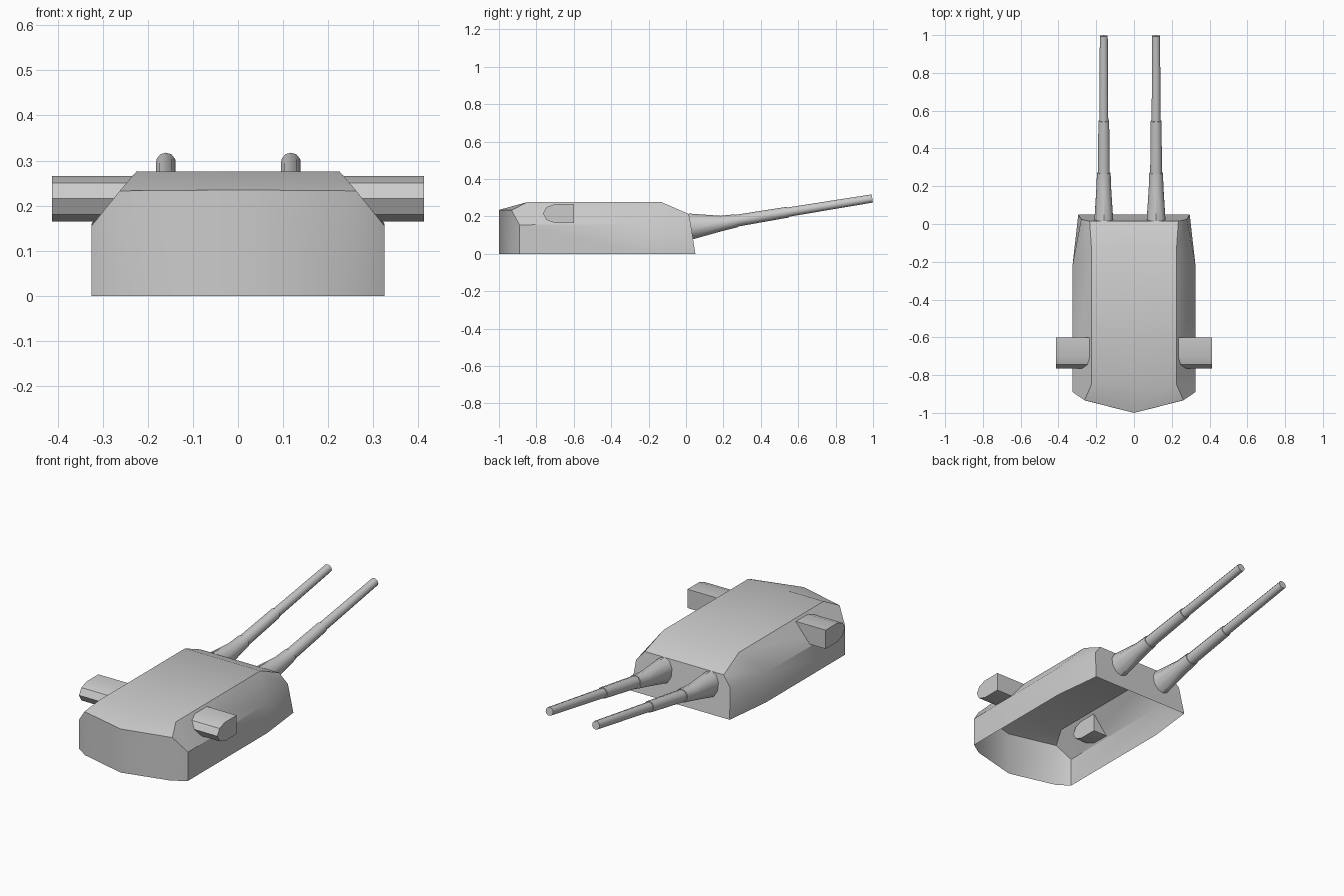
import bpy, math

if "Cube" in bpy.data.objects:
    bpy.data.objects.remove(bpy.data.objects["Cube"])


def make_object(name, verts, faces, angle):
    mesh = bpy.data.meshes.new(name)
    mesh.from_pydata(verts, [], faces)
    mesh.update()
    obj = bpy.data.objects.new(name, mesh)
    bpy.context.collection.objects.link(obj)
    bpy.ops.object.select_all(action='DESELECT')
    obj.select_set(True)
    bpy.context.view_layer.objects.active = obj
    bpy.ops.object.mode_set(mode='EDIT')
    bpy.ops.mesh.select_all(action='SELECT')
    bpy.ops.mesh.normals_make_consistent(inside=False)
    bpy.ops.object.mode_set(mode='OBJECT')
    bpy.ops.object.shade_smooth_by_angle(angle=math.radians(angle))
    return obj


# Armoured gunhouse, open underneath: half the shell, mirrored across x
half = [
    (.295, .05, 0), (.28, .025, .16), (.235, .015, .213),      # front plate corner
    (.325, -.215, 0), (.325, -.215, .16), (.225, -.13, .276),  # front shoulder
    (.325, -.89, 0), (.325, -.89, .155), (.225, -.85, .276),   # rear shoulder
    (.257, -.935, 0), (.262, -.933, .233),                     # rear corner
]
centre = [(0, .05, 0), (0, .015, .213), (0, -.13, .276),
          (0, -.85, .276), (0, -1, .235), (0, -1, 0)]
n = len(half)
verts = half + [(-x, y, z) for x, y, z in half] + centre
c = 2 * n
half_faces = [
    (c, 0, 1, 2, c + 1),                    # front plate
    (0, 3, 4, 1), (1, 4, 5, 2),             # tapered side and its chamfer
    (3, 6, 7, 4), (4, 7, 8, 5),             # long side and its chamfer
    (c + 1, 2, 5, c + 2), (c + 2, 5, 8, c + 3),  # sloped and flat roof
    (6, 9, 10, 7), (7, 10, 8),              # rear corner
    (8, 10, c + 4, c + 3), (9, c + 5, c + 4, 10),  # rear slope and rear plate
]
faces = half_faces + [tuple(i if i >= c else i + n for i in reversed(f)) for f in half_faces]
make_object("gunhouse", verts, faces, 35)

# Rangefinder arms: D-shaped section pushed out of each side
section = [(-.6, .165), (-.6, .266), (-.70, .266), (-.745, .25),
           (-.765, .216), (-.745, .181), (-.70, .165)]
for side, label in ((-1, "left"), (1, "right")):
    k = len(section)
    verts = [(side * x, y, z) for x in (.235, .412) for y, z in section]
    faces = [(i, (i + 1) % k, (i + 1) % k + k, i + k) for i in range(k)]
    faces += [tuple(range(k)), tuple(range(k, 2 * k))]
    make_object("rangefinder_" + label, verts, faces, 35)

# Gun barrels: stepped loft of (y, z, half width, half height, ring tilt)
ELEV = math.radians(9.2)
rings = [(.024, .146, .052, .070, -.12), (.19, .163, .041, .041, ELEV),
         (.27, .177, .038, .035, ELEV), (.27, .177, .033, .032, ELEV),
         (.545, .223, .030, .029, ELEV), (.545, .223, .025, .025, ELEV),
         (.996, .296, .022, .022, ELEV)]
SIDES = 10
for x0, label in ((-.16, "left"), (.117, "right")):
    verts, faces = [], []
    for y, z, w, h, tilt in rings:
        for i in range(SIDES):
            a = math.tau * (i + .5) / SIDES
            up = h * math.sin(a)
            t = ELEV if tilt > 0 else -tilt
            verts.append((x0 + w * math.cos(a), y - up * math.sin(t), z + up * math.cos(t)))
    for r in range(len(rings) - 1):
        for i in range(SIDES):
            j = (i + 1) % SIDES
            b = r * SIDES
            faces.append((b + i, b + j, b + SIDES + j, b + SIDES + i))
    faces.append(tuple(range(len(verts) - SIDES, len(verts))))
    make_object("gun_barrel_" + label, verts, faces, 40)
